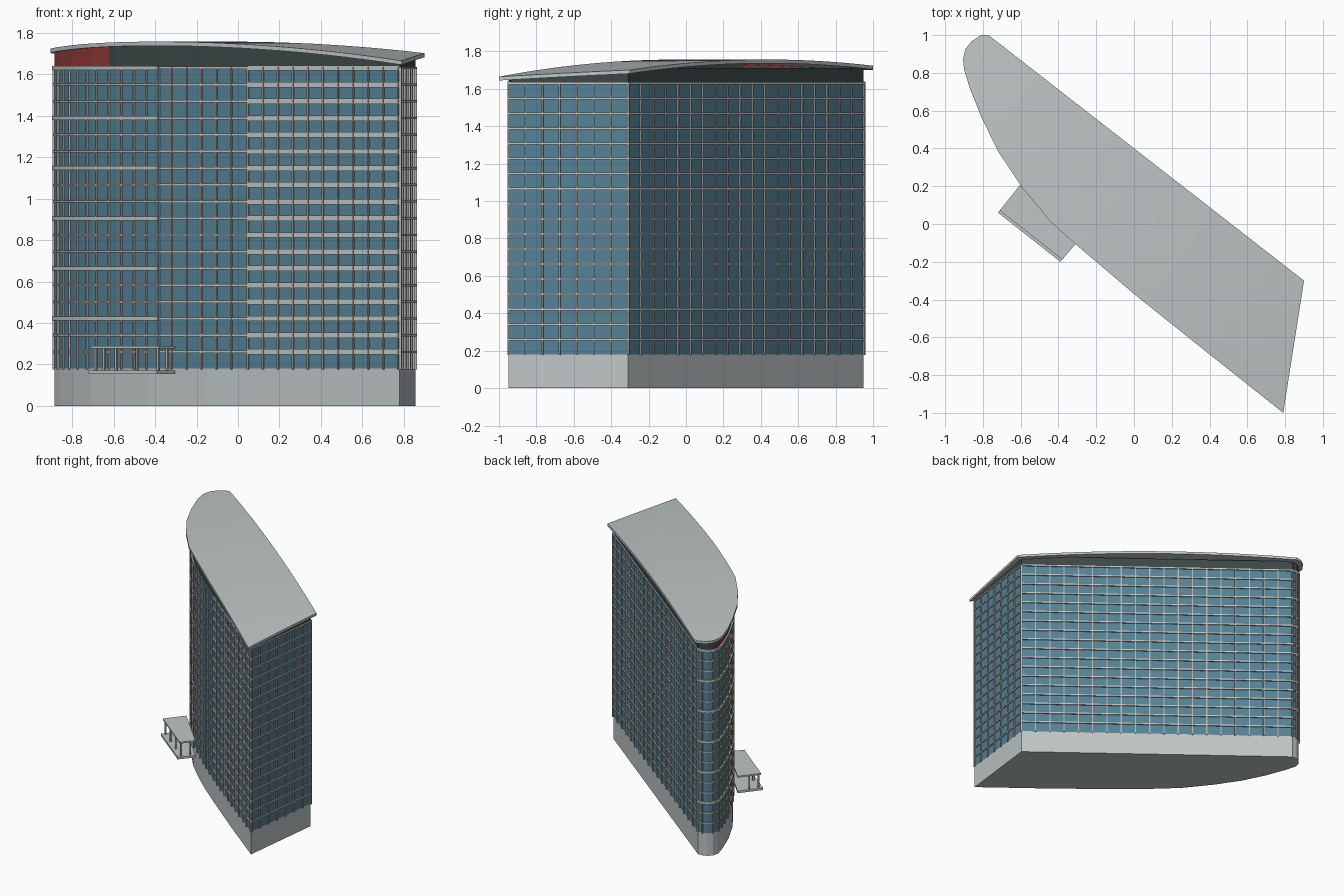
import bpy
import bmesh
from mathutils import Vector

cube = bpy.data.objects.get("Cube")
if cube:
    bpy.data.objects.remove(cube, do_unlink=True)


def material(name, r, g, b):
    m = bpy.data.materials.new(name)
    m.use_nodes = True
    m.diffuse_color = (r, g, b, 1)
    m.node_tree.nodes["Principled BSDF"].inputs["Base Color"].default_value = (r, g, b, 1)
    return m


CONCRETE = material("light grey concrete", 0.52, 0.56, 0.56)
GLASS = material("blue glass", 0.09, 0.22, 0.30)
DARK = material("dark grey band", 0.042, 0.065, 0.063)
RED = material("red band", 0.28, 0.04, 0.04)
FRAME = material("warm grey frame", 0.46, 0.44, 0.42)

BASE_TOP, GLASS_TOP, FLOORS = 0.18, 1.63, 18
STEP = (GLASS_TOP - BASE_TOP) / FLOORS
ALONG = Vector((0.789, -0.614))


def roof_z(p):
    """Height of the arched roof's top surface."""
    t = p[0] * ALONG.x + p[1] * ALONG.y
    return 1.757 - 0.039 * (t + 0.3) ** 2


def finish(name, bm, mat):
    bmesh.ops.recalc_face_normals(bm, faces=bm.faces[:])
    me = bpy.data.meshes.new(name)
    bm.to_mesh(me)
    bm.free()
    me.materials.append(mat)
    ob = bpy.data.objects.new(name, me)
    bpy.context.collection.objects.link(ob)
    return ob


def prism(name, outline, z0, z1, mat):
    bm = bmesh.new()
    face = bm.faces.new([bm.verts.new((p[0], p[1], z0)) for p in outline])
    ext = bmesh.ops.extrude_face_region(bm, geom=[face], use_keep_orig=True)
    verts = [g for g in ext["geom"] if isinstance(g, bmesh.types.BMVert)]
    bmesh.ops.translate(bm, vec=(0, 0, z1 - z0), verts=verts)
    return finish(name, bm, mat)


def strip(bm, path, z0, top, outer, inner=-0.004):
    """Bar of rectangular section along a wall path; top maps a point to a height."""
    rings = []
    for i, p in enumerate(path):
        a, b = path[max(i - 1, 0)], path[min(i + 1, len(path) - 1)]
        d = (b - a).normalized()
        n = Vector((-d.y, d.x))
        lo, hi = p + n * inner, p + n * outer
        z1 = top(p)
        rings.append([bm.verts.new((q.x, q.y, z))
                      for q, z in ((lo, z0), (hi, z0), (hi, z1), (lo, z1))])
    for r, s in zip(rings, rings[1:]):
        for k in range(4):
            bm.faces.new((r[k], r[(k + 1) % 4], s[(k + 1) % 4], s[k]))
    bm.faces.new(rings[0])
    bm.faces.new(rings[-1][::-1])


def cut(path, x0, x1):
    """Part of a right-to-left path between two x values."""
    def at(x):
        for a, b in zip(path, path[1:]):
            if b.x <= x <= a.x:
                return a.lerp(b, (a.x - x) / (a.x - b.x))
        return path[0] if x > path[0].x else path[-1]
    return [at(x0)] + [p for p in path if x1 + 1e-4 < p.x < x0 - 1e-4] + [at(x1)]


def divide(a, b, n):
    return [a.lerp(b, i / n) for i in range(n + 1)]


def ledges(name, path, height, depth, mat, floors=range(1, FLOORS + 1)):
    bm = bmesh.new()
    for f in floors:
        z = BASE_TOP + f * STEP
        strip(bm, path, z - height / 2, lambda p, z=z: z + height / 2, depth)
    return finish(name, bm, mat)


def mullions(name, points, directions, width=0.008, depth=0.009):
    bm = bmesh.new()
    for p, d in zip(points, directions):
        h = d.normalized() * width / 2
        strip(bm, [p - h, p + h], BASE_TOP - 0.004, lambda q: GLASS_TOP + 0.004, depth)
    return finish(name, bm, FRAME)


def path_mullions(name, path, xs):
    pts = [cut(path, x, path[-1].x)[0] for x in xs]
    dirs = [cut(path, x + 0.01, x - 0.01) for x in xs]
    mullions(name, pts, [d[-1] - d[0] for d in dirs])


def band(name, path, mat, cap=2.0):
    bm = bmesh.new()
    strip(bm, path, GLASS_TOP, lambda p: min(roof_z(p) - 0.018, cap), 0.0, -0.012)
    return finish(name, bm, mat)


# Wall outline: flat end, long curved front, rounded nose, straight back
end_back = Vector((0.855, -0.31))
front = [Vector(p) for p in (
    (0.78, -0.95), (0.4, -0.655), (0.05, -0.375), (-0.15, -0.21), (-0.3, -0.075),
    (-0.43, 0.05), (-0.59, 0.25), (-0.71, 0.43), (-0.8, 0.61), (-0.86, 0.77), (-0.885, 0.86))]
nose = [Vector(p) for p in (
    (-0.885, 0.86), (-0.872, 0.905), (-0.845, 0.935), (-0.81, 0.95), (-0.77, 0.95))]
end = [end_back, front[0]]
back = [nose[-1], end_back]
outline = [end_back] + front + nose[1:]

prism("base", outline, 0, BASE_TOP, CONCRETE)
prism("glass_tower", outline, BASE_TOP, GLASS_TOP, GLASS)

# Front facade in three sections
right_part = cut(front, 0.78, 0.05)
middle_part = cut(front, 0.05, -0.38)
left_part = cut(front, -0.38, -0.885) + nose[1:]
ledges("front_right_spandrels", right_part, 0.026, 0.006, CONCRETE)
ledges("front_middle_ledges", middle_part, 0.012, 0.006, CONCRETE)
ledges("front_left_ledges", left_part, 0.010, 0.008, FRAME)
ledges("front_left_main_ledges", left_part, 0.019, 0.011, CONCRETE, range(3, FLOORS + 1, 3))
path_mullions("front_right_mullions", front, [0.775 - 0.0725 * i for i in range(11)])
path_mullions("front_middle_mullions", front, [-0.03 - 0.072 * i for i in range(5)])
path_mullions("front_left_mullions", front,
              [-0.38 - 0.06 * i for i in range(6)] + [-0.725, -0.77, -0.81, -0.84, -0.865])
mullions("nose_mullions", nose[:-1], [b - a for a, b in zip(nose, nose[1:])])

# Flat end and straight back
for name, wall, count in (("end", end, 7), ("back", back, 19)):
    ledges(name + "_ledges", wall, 0.011, 0.009, CONCRETE)
    pts = divide(wall[0], wall[1], count)
    mullions(name + "_mullions", pts, [wall[1] - wall[0]] * len(pts))

# Upper band under the roof; the back stops short and leaves a slot
band("upper_band_end", divide(end[0], end[1], 6), DARK)
dense = [p for a, b in zip(front, front[1:]) for p in divide(a, b, 4)[:-1]] + [front[-1]]
band("upper_band_front", cut(dense, 0.78, -0.62), DARK)
band("upper_band_red", cut(dense, -0.62, -0.885), RED)
band("upper_band_nose", nose, DARK)
band("upper_band_back", divide(back[0], back[1], 20), DARK, 1.712)

# Arched overhanging roof slab
bm = bmesh.new()
bm.faces.new([bm.verts.new((x, y, 0)) for x, y in (
    (0.9, -0.3), (0.79, -1), (0.4, -0.69), (0, -0.37), (-0.3, -0.115), (-0.44, 0.01),
    (-0.59, 0.19), (-0.72, 0.385), (-0.81, 0.57), (-0.87, 0.72), (-0.9, 0.82),
    (-0.905, 0.87), (-0.893, 0.925), (-0.86, 0.967), (-0.81, 1), (-0.77, 1))])
for i in range(-11, 12):
    bmesh.ops.bisect_plane(bm, geom=bm.verts[:] + bm.edges[:] + bm.faces[:],
                           plane_co=(ALONG * i * 0.11).to_3d(), plane_no=ALONG.to_3d())
for v in bm.verts:
    v.co.z = roof_z(v.co)
ext = bmesh.ops.extrude_face_region(bm, geom=bm.faces[:], use_keep_orig=True)
bmesh.ops.translate(bm, vec=(0, 0, -0.02),
                    verts=[g for g in ext["geom"] if isinstance(g, bmesh.types.BMVert)])
roof = finish("roof", bm, CONCRETE)
for poly in roof.data.polygons:
    poly.use_smooth = True
bpy.context.view_layer.objects.active = roof
roof.select_set(True)
bpy.ops.object.shade_smooth_by_angle()

# Entrance canopy: floor plate, roof plate and posts
corner_l, corner_r = Vector((-0.72, 0.06)), Vector((-0.39, -0.2))
back_r, back_l = Vector((-0.305, -0.1)), Vector((-0.6, 0.21))
inward = Vector((0.614, 0.789))
prism("canopy_floor", [corner_l, corner_r, back_r, back_l], 0.155, 0.172, CONCRETE)
prism("canopy_roof", [corner_l + inward * 0.015, corner_r + inward * 0.015, back_r, back_l],
      0.278, 0.29, CONCRETE)
bm = bmesh.new()
for f in (0.05, 0.35, 0.65, 0.96):
    p = corner_l.lerp(corner_r, f) + inward * 0.03
    h = ALONG * 0.006
    strip(bm, [p + h, p - h], 0.17, lambda q: 0.28, 0.006, -0.006)
for f in (0.04, 0.96):
    p = corner_l.lerp(corner_r, f) + inward * 0.1
    h = ALONG * 0.005
    strip(bm, [p + h, p - h], 0.17, lambda q: 0.28, 0.005, -0.005)
finish("canopy_posts", bm, FRAME)
